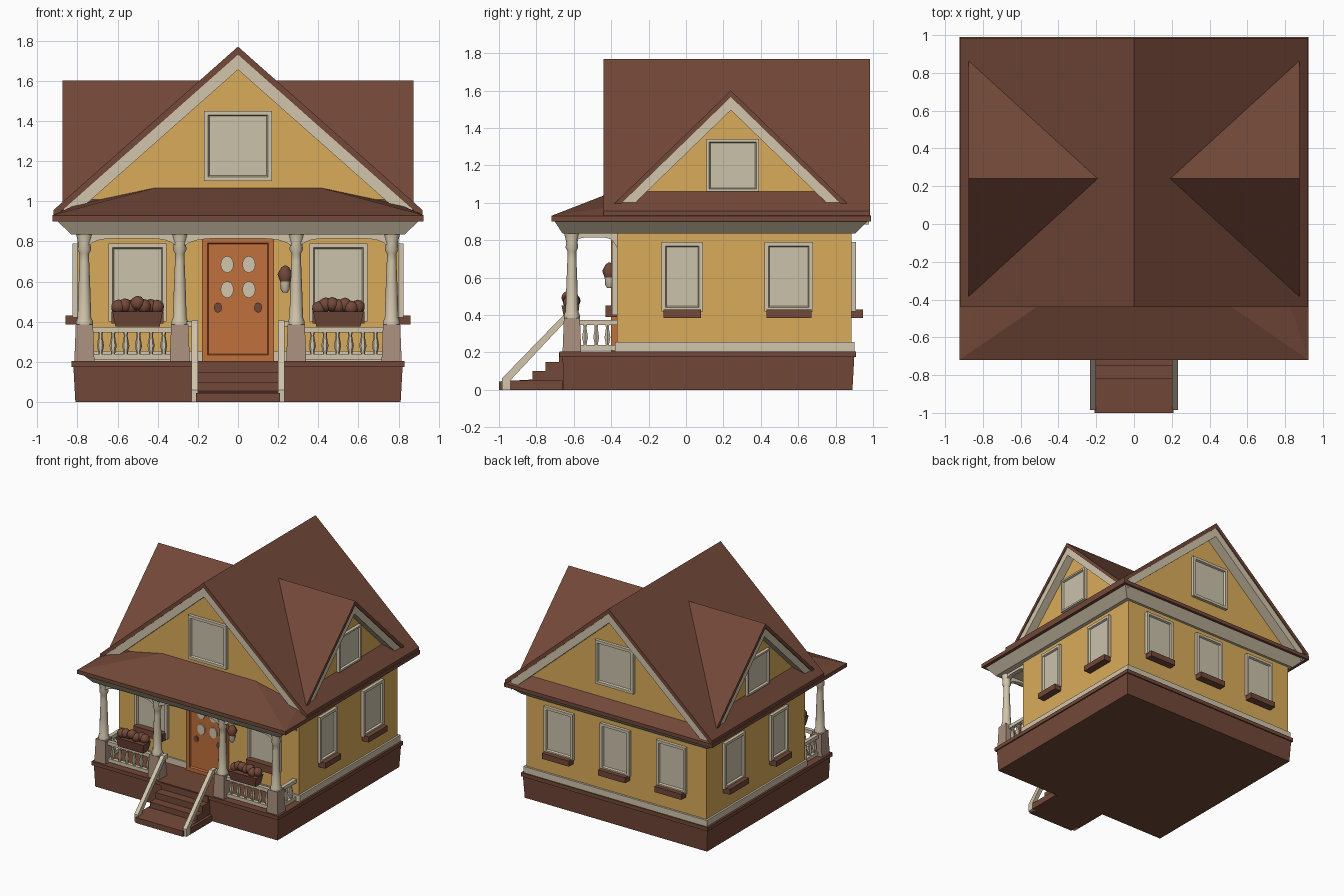
import bpy, bmesh, math, random
from mathutils import Matrix, Vector

if "Cube" in bpy.data.objects:
    bpy.data.objects.remove(bpy.data.objects["Cube"])

random.seed(3)


def material(name, rgb):
    m = bpy.data.materials.new(name)
    m.diffuse_color = (*rgb, 1)
    m.use_nodes = True
    m.node_tree.nodes["Principled BSDF"].inputs["Base Color"].default_value = m.diffuse_color
    return m


BROWN = material("brown", (0.17, 0.065, 0.04))
YELLOW = material("yellow", (0.70, 0.41, 0.10))
CREAM = material("cream", (0.64, 0.56, 0.41))
PANE = material("pane", (0.60, 0.54, 0.41))
ORANGE = material("orange", (0.53, 0.16, 0.045))
BEIGE = material("pink_beige", (0.40, 0.28, 0.21))


def finish(name, bm, *mats, smooth=False):
    bmesh.ops.recalc_face_normals(bm, faces=bm.faces)
    me = bpy.data.meshes.new(name)
    bm.to_mesh(me)
    bm.free()
    for m in mats:
        me.materials.append(m)
    for p in me.polygons:
        p.use_smooth = smooth
    ob = bpy.data.objects.new(name, me)
    bpy.context.collection.objects.link(ob)
    if smooth:
        bpy.context.view_layer.objects.active = ob
        ob.select_set(True)
        bpy.ops.object.shade_smooth_by_angle(angle=math.radians(45))
        ob.select_set(False)
    return ob


def loft(name, low, high, mat):
    """Solid between two rectangles (x0, x1, y0, y1, z)."""
    bm = bmesh.new()
    rings = [[bm.verts.new((x, y, r[4])) for x, y in
              ((r[0], r[2]), (r[1], r[2]), (r[1], r[3]), (r[0], r[3]))] for r in (low, high)]
    bm.faces.new(rings[0])
    bm.faces.new(rings[1])
    for i in range(4):
        j = (i + 1) % 4
        bm.faces.new((rings[0][i], rings[0][j], rings[1][j], rings[1][i]))
    return finish(name, bm, mat)


def box(name, x0, x1, y0, y1, z0, z1, mat):
    return loft(name, (x0, x1, y0, y1, z0), (x0, x1, y0, y1, z1), mat)


def prism(name, pts, axis, a, b, mat):
    """Extrude a profile along x (points are y, z) or y (points are x, z)."""
    put = (lambda p, t: (t, p[0], p[1])) if axis == "x" else (lambda p, t: (p[0], t, p[1]))
    bm = bmesh.new()
    A = [bm.verts.new(put(p, a)) for p in pts]
    B = [bm.verts.new(put(p, b)) for p in pts]
    bm.faces.new(A)
    bm.faces.new(B)
    for i in range(len(pts)):
        j = (i + 1) % len(pts)
        bm.faces.new((A[i], A[j], B[j], B[i]))
    return finish(name, bm, mat)


def lathe(name, profile, places, sides, mat):
    """Turned post repeated at each (x, y); profile is (radius, z)."""
    bm = bmesh.new()
    for x, y in places:
        rings = [[bm.verts.new((x + r * math.cos(math.tau * i / sides),
                                y + r * math.sin(math.tau * i / sides), z))
                  for i in range(sides)] for r, z in profile]
        bm.faces.new(rings[0])
        bm.faces.new(rings[-1])
        for lo, hi in zip(rings, rings[1:]):
            for i in range(sides):
                j = (i + 1) % sides
                bm.faces.new((lo[i], lo[j], hi[j], hi[i]))
    return finish(name, bm, mat, smooth=True)


def panel(name, x, y, z0, z1, w, turn, frame, inner, border=0.03):
    """Framed panel with a sunken centre; turn rotates it from facing -y."""
    bm = bmesh.new()
    bmesh.ops.create_cube(bm, size=1, matrix=Matrix.Diagonal((w, 0.05, z1 - z0, 1)))
    bm.normal_update()
    front = [f for f in bm.faces if f.normal.y < -0.9]
    bmesh.ops.inset_region(bm, faces=front, thickness=border, depth=0)
    bmesh.ops.inset_region(bm, faces=front, thickness=0.008, depth=-0.015)
    front[0].material_index = 1
    bm.transform(Matrix.Translation((x, y, (z0 + z1) / 2)) @ Matrix.Rotation(turn, 4, "Z"))
    return finish(name, bm, frame, inner)


# Foundation, porch floor and steps
loft("foundation", (-0.81, 0.81, -0.655, 0.89, 0), (-0.82, 0.82, -0.66, 0.9, 0.18), BROWN)
box("porch_floor", -0.83, 0.83, -0.675, 0.91, 0.175, 0.205, BROWN)
prism("steps", [(-1, 0), (-1, 0.045), (-0.82, 0.055), (-0.82, 0.1), (-0.75, 0.1),
                (-0.75, 0.15), (-0.68, 0.15), (-0.68, 0.2), (-0.6, 0.2), (-0.6, 0)],
      "x", -0.21, 0.21, BROWN)

# Walls, with a gable on each of the four sides
box("walls", -0.8, 0.8, -0.37, 0.885, 0.2, 0.98, YELLOW)
box("skirting", -0.815, 0.815, -0.38, 0.9, 0.2, 0.255, CREAM)
prism("long_gable_walls", [(-0.83, 0.93), (0.83, 0.93), (0, 1.69)], "y", -0.37, 0.89, YELLOW)
prism("cross_gable_walls", [(-0.4, 0.92), (0.88, 0.92), (0.24, 1.54)], "x", -0.8, 0.8, YELLOW)


# Crossing gable roofs: thin brown slab over a cream barge board
def gable_roof(name, axis, mid, half, eave, top, a, b, t, mat):
    prism(name, [(mid - half, eave), (mid, top), (mid + half, eave),
                 (mid + half, eave - t), (mid, top - t), (mid - half, eave - t)], axis, a, b, mat)


gable_roof("long_roof", "y", 0, 0.92, 0.955, 1.77, -0.44, 0.985, 0.04, BROWN)
gable_roof("long_roof_trim", "y", 0, 0.87, 0.96, 1.73, -0.433, 0.978, 0.075, CREAM)
gable_roof("cross_roof", "x", 0.24, 0.67, 0.95, 1.6, -0.875, 0.875, 0.035, BROWN)
gable_roof("cross_roof_trim", "x", 0.24, 0.64, 0.945, 1.565, -0.868, 0.868, 0.07, CREAM)

# Cornice and the skirt roof that widens over the porch
loft("cornice", (-0.83, 0.83, -0.66, 0.905, 0.835), (-0.905, 0.905, -0.705, 0.975, 0.905), CREAM)
bm = bmesh.new()
corners = [(-0.925, -0.72), (0.925, -0.72), (0.925, 0.99), (-0.925, 0.99)]
u = [bm.verts.new((x, y, 0.9)) for x, y in corners]
e = [bm.verts.new((x, y, 0.93)) for x, y in corners]
n = [bm.verts.new(c) for c in [(-0.8, -0.36, 0.985), (-0.4, -0.36, 1.07), (0.4, -0.36, 1.07),
                               (0.8, -0.36, 0.985), (0.79, 0.88, 1.0), (-0.79, 0.88, 1.0)]]
bm.faces.new(u)
for i in range(4):
    bm.faces.new((u[i], u[(i + 1) % 4], e[(i + 1) % 4], e[i]))
for f in [(e[0], e[1], n[2], n[1]), (e[0], n[1], n[0]), (e[1], n[3], n[2]),
          (e[1], e[2], n[4], n[3]), (e[2], e[3], n[5], n[4]), (e[3], e[0], n[0], n[5]), n]:
    bm.faces.new(f)
finish("skirt_roof", bm, BROWN)

# Windows and sills
for s, side in ((-1, "left"), (1, "right")):
    turn = s * math.pi / 2
    for y, w in ((-0.02, 0.22), (0.55, 0.26)):
        panel(side + "_window", s * 0.8, y, 0.42, 0.79, w, turn, CREAM, PANE)
        box(side + "_sill", s * 0.83 - 0.03, s * 0.83 + 0.03, y - w / 2 + 0.01, y + w / 2 - 0.01,
            0.385, 0.43, BROWN)
    panel(side + "_gable_window", s * 0.8, 0.25, 1.06, 1.34, 0.28, turn, CREAM, PANE, 0.02)
    panel("front_window", s * 0.5, -0.37, 0.4, 0.79, 0.29, 0, CREAM, PANE)
    box("front_sill", s * 0.5 - 0.13, s * 0.5 + 0.13, -0.43, -0.37, 0.39, 0.45, BROWN)
for x in (-0.5, 0, 0.5):
    panel("back_window", x, 0.885, 0.42, 0.79, 0.26, math.pi, CREAM, PANE)
    box("back_sill", x - 0.12, x + 0.12, 0.88, 0.945, 0.385, 0.43, BROWN)
panel("front_gable_window", 0, -0.37, 1.1, 1.45, 0.34, 0, CREAM, PANE)
panel("back_gable_window", 0, 0.89, 1.1, 1.45, 0.34, math.pi, CREAM, PANE)

# Door with four oval lights, knobs and a wall lantern
panel("door", 0, -0.375, 0.205, 0.82, 0.36, 0, ORANGE, ORANGE, 0.04)


def disc(name, x, z, rx, rz, mat):
    prism(name, [(x + rx * math.cos(math.tau * i / 12), z + rz * math.sin(math.tau * i / 12))
                 for i in range(12)], "y", -0.393, -0.384, mat)


for s in (-1, 1):
    for z in (0.56, 0.685):
        disc("door_light", s * 0.054, z, 0.033, 0.042, CREAM)
    disc("door_ornament", s * 0.1, 0.47, 0.02, 0.025, BROWN)
lathe("lantern_top", [(0.025, 0.6), (0.038, 0.635), (0.02, 0.67), (0.005, 0.68)], [(0.235, -0.41)], 8, BROWN)
lathe("lantern_glass", [(0.012, 0.545), (0.022, 0.56), (0.025, 0.6)], [(0.235, -0.41)], 8, CREAM)

# Porch columns on pedestals
posts = [(x, -0.61) for x in (-0.765, -0.29, 0.29, 0.765)]
for x, y in posts:
    loft("pedestal", (x - 0.05, x + 0.05, y - 0.05, y + 0.05, 0.2),
         (x - 0.043, x + 0.043, y - 0.043, y + 0.043, 0.385), BEIGE)
lathe("columns", [(0.042, 0.38), (0.042, 0.4), (0.034, 0.42), (0.03, 0.55), (0.024, 0.7),
                  (0.024, 0.74), (0.034, 0.76), (0.03, 0.79), (0.045, 0.85)], posts, 12, CREAM)


# Arched beams between the columns
def arch(name, a, b, axis, at):
    mid, half = (a + b) / 2, (b - a) / 2
    pts = []
    for i in range(17):
        t = -math.cos(math.pi * i / 16)
        pts.append((mid + t * half, 0.76 + 0.055 * (1 - abs(t) ** 5)))
    prism(name, pts + [(b, 0.85), (a, 0.85)], axis, at - 0.018, at + 0.018, CREAM)


arch("middle_arch", -0.29, 0.29, "y", -0.61)
for s in (-1, 1):
    a, b = sorted((s * 0.29, s * 0.765))
    arch("front_arch", a, b, "y", -0.61)
    arch("side_arch", -0.61, -0.37, "x", s * 0.765)
    # Railings and balusters
    for z in (0.225, 0.36):
        box("front_rail", a, b, -0.625, -0.595, z - 0.014, z + 0.014, CREAM)
        box("side_rail", s * 0.765 - 0.015, s * 0.765 + 0.015, -0.61, -0.37, z - 0.014, z + 0.014, CREAM)
    spots = [(s * (0.37 + 0.063 * i), -0.61) for i in range(6)]
    spots += [(s * 0.765, y) for y in (-0.54, -0.48, -0.42)]
    lathe("balusters", [(0.009, 0.22), (0.011, 0.25), (0.018, 0.28), (0.009, 0.33), (0.014, 0.36)],
          spots, 6, CREAM)
    # Sloping stair handrail
    x0, x1 = sorted((s * 0.2, s * 0.232))
    prism("stair_rail", [(-0.985, 0.0), (-0.985, 0.06), (-0.65, 0.405), (-0.6, 0.405),
                         (-0.6, 0.37), (-0.64, 0.37), (-0.94, 0.05), (-0.94, 0.0)], "x", x0, x1, CREAM)
    box("stair_rail_link", *sorted((s * 0.2, s * 0.29)), -0.63, -0.6, 0.375, 0.4, CREAM)
    box("stair_stringer", x0, x1, -0.94, -0.66, 0.0, 0.05, BROWN)
    # Planter hanging on the railing
    loft("planter", (s * 0.5 - 0.11, s * 0.5 + 0.11, -0.65, -0.58, 0.375),
         (s * 0.5 - 0.125, s * 0.5 + 0.125, -0.665, -0.57, 0.45), BROWN)
    bm = bmesh.new()
    for i in range(7):
        p = Vector((s * 0.5 + (i - 3) * 0.032, -0.615 + random.uniform(-0.015, 0.015),
                    0.485 - 0.004 * abs(i - 3) + random.uniform(-0.01, 0.01)))
        bmesh.ops.create_icosphere(bm, subdivisions=2, radius=0.037, matrix=Matrix.Translation(p))
    finish("planter_foliage", bm, BROWN, smooth=True)
